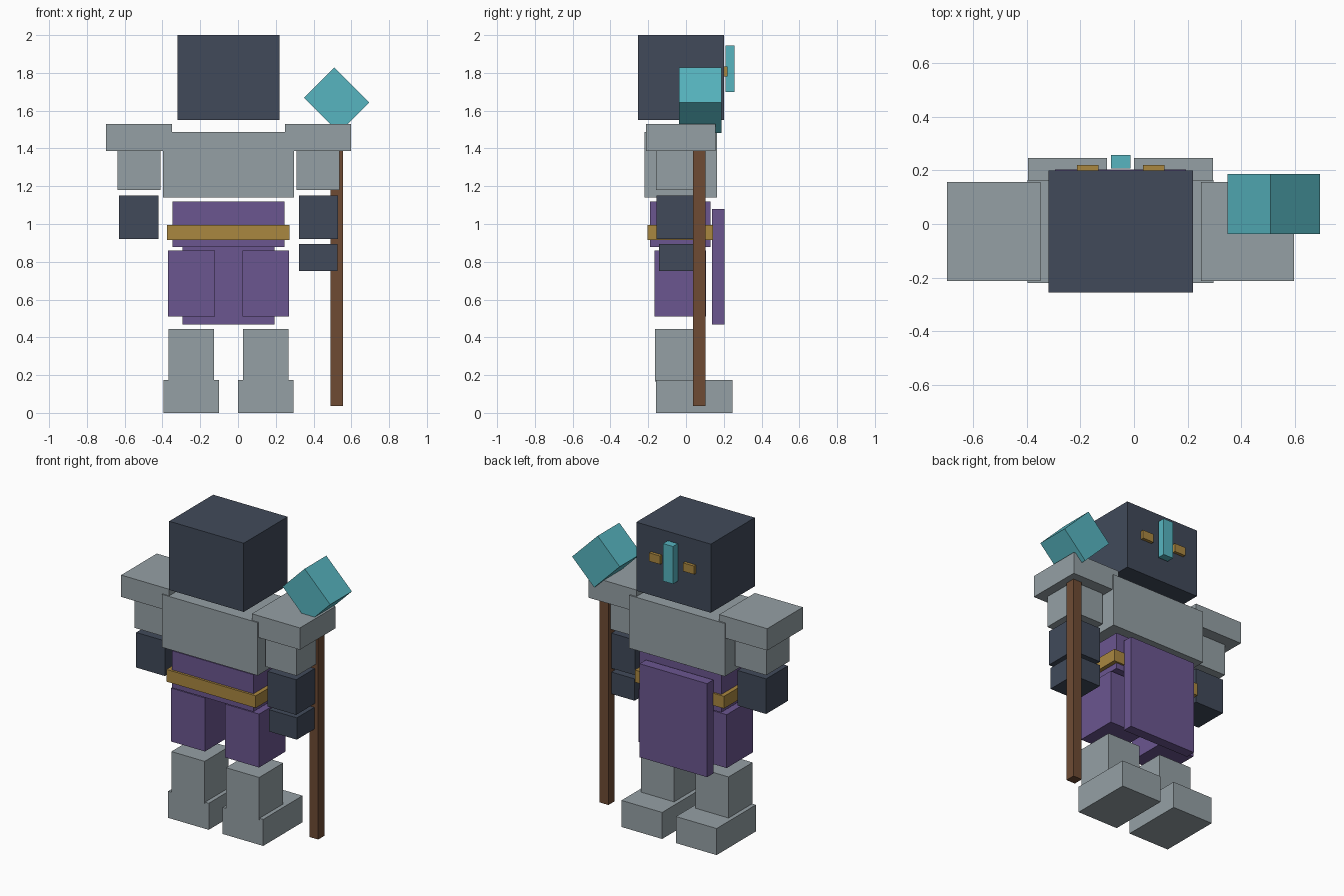
import bpy
import math

if "Cube" in bpy.data.objects:
    bpy.data.objects.remove(bpy.data.objects["Cube"])


def material(name, rgb):
    """Flat colour from 0-255 display values, stored as linear."""
    m = bpy.data.materials.new(name)
    lin = [((c / 255 + 0.055) / 1.055) ** 2.4 for c in rgb]
    m.diffuse_color = (*lin, 1)
    m.use_nodes = True
    m.node_tree.nodes["Principled BSDF"].inputs["Base Color"].default_value = m.diffuse_color
    return m


stone = material("stone_grey", (149, 160, 165))
slate = material("dark_slate", (65, 74, 90))
purple = material("purple_cloth", (107, 86, 144))
gold = material("gold", (170, 135, 64))
teal = material("teal_crystal", (87, 181, 192))
wood = material("brown_wood", (110, 75, 52))


def box(name, x, y, z, mat, tilt=0):
    """Box spanning the given ranges, optionally turned about the y axis."""
    bpy.ops.mesh.primitive_cube_add(
        size=1, location=[(a + b) / 2 for a, b in (x, y, z)])
    ob = bpy.context.object
    ob.name = name
    ob.scale = [b - a for a, b in (x, y, z)]
    bpy.ops.object.transform_apply(location=False, rotation=False, scale=True)
    ob.rotation_euler.y = tilt
    ob.data.materials.append(mat)
    return ob


MID = -0.05  # centre line of the body


def pair(name, inner, outer, y, z, mat):
    """Two boxes mirrored about the body's centre line."""
    box("right_" + name, (MID + inner, MID + outer), y, z, mat)
    box("left_" + name, (MID - outer, MID - inner), y, z, mat)


# Head and face
box("head", (-0.32, 0.22), (-0.255, 0.2), (1.55, 2.0), slate)
pair("eye", 0.083, 0.163, (0.19, 0.22), (1.78, 1.835), gold)
box("face_crystal", (-0.086, -0.014), (0.208, 0.258), (1.698, 1.944), teal)

# Torso, waist and hanging cloth
box("torso", (-0.397, 0.297), (-0.22, 0.165), (1.14, 1.487), stone)
box("waist", (-0.347, 0.245), (-0.19, 0.13), (0.877, 1.12), purple)
box("belt", (-0.375, 0.272), (-0.205, 0.142), (0.915, 0.995), gold)
box("loincloth", (-0.295, 0.194), (0.138, 0.203), (0.467, 1.08), purple)

# Arms
pair("shoulder_plate", 0.3, 0.648, (-0.213, 0.156), (1.387, 1.53), stone)
pair("upper_arm", 0.36, 0.588, (-0.16, 0.08), (1.18, 1.388), stone)
pair("forearm", 0.372, 0.58, (-0.155, 0.07), (0.92, 1.15), slate)
box("staff_hand", (0.324, 0.527), (-0.143, 0.07), (0.752, 0.895), slate)

# Legs
pair("thigh", 0.073, 0.32, (-0.167, 0.107), (0.51, 0.86), purple)
pair("shin", 0.077, 0.318, (-0.164, 0.085), (0.165, 0.443), stone)
pair("boot", 0.05, 0.345, (-0.16, 0.247), (0.0, 0.174), stone)

# Staff with a tilted crystal on top
box("staff", (0.491, 0.555), (0.038, 0.102), (0.036, 1.5), wood)
box("staff_crystal", (0.3915, 0.6535), (-0.038, 0.187), (1.542, 1.768),
    teal, math.radians(45))
